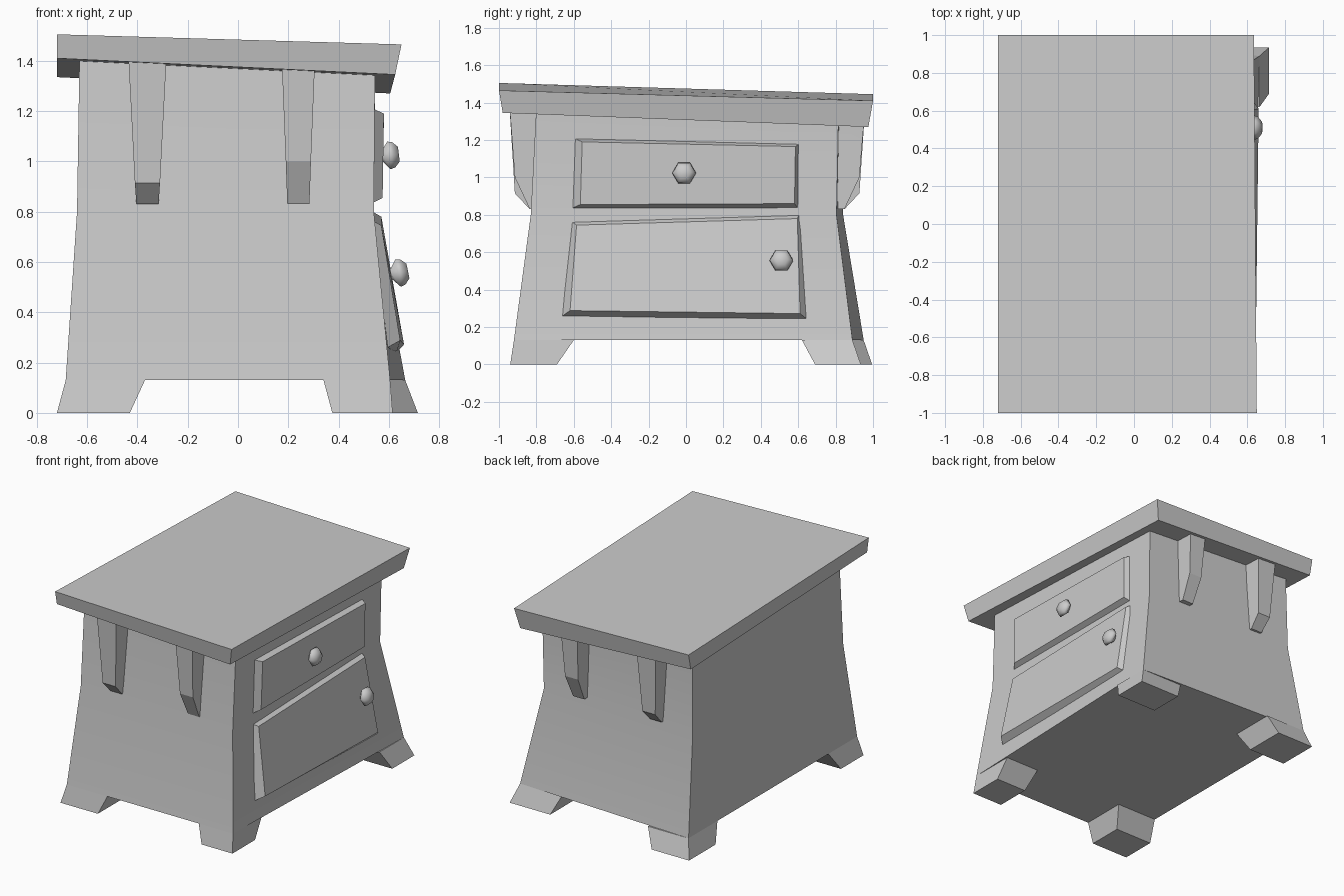
import bpy, bmesh, math
from mathutils import Vector, Matrix

cube = bpy.data.objects.get("Cube")
if cube:
    bpy.data.objects.remove(cube, do_unlink=True)

grey = bpy.data.materials.new("light_grey")
grey.use_nodes = True
tone = (0.6, 0.6, 0.6, 1)
grey.diffuse_color = tone
grey.node_tree.nodes["Principled BSDF"].inputs["Base Color"].default_value = tone


def loft(name, rings, angle=30):
    """Skin a stack of equal-length rings and cap both ends."""
    bm = bmesh.new()
    loops = [[bm.verts.new(p) for p in ring] for ring in rings]
    n = len(loops[0])
    for a, b in zip(loops, loops[1:]):
        for i in range(n):
            j = (i + 1) % n
            bm.faces.new((a[i], a[j], b[j], b[i]))
    bm.faces.new(loops[0])
    bm.faces.new(loops[-1])
    bmesh.ops.recalc_face_normals(bm, faces=bm.faces)
    mesh = bpy.data.meshes.new(name)
    bm.to_mesh(mesh)
    bm.free()
    mesh.materials.append(grey)
    obj = bpy.data.objects.new(name, mesh)
    bpy.context.collection.objects.link(obj)
    bpy.ops.object.select_all(action='DESELECT')
    obj.select_set(True)
    bpy.context.view_layer.objects.active = obj
    bpy.ops.object.shade_smooth_by_angle(angle=math.radians(angle))
    return obj


# Crooked table top
loft("table_top", [
    [(-.72, -.98, 1.41), (.625, -.98, 1.345), (.605, .975, 1.27), (-.72, .975, 1.335)],
    [(-.72, -1, 1.505), (.65, -1, 1.465), (.635, 1, 1.41), (-.72, 1, 1.445)],
], 5)

# Flared cabinet body, pinched at mid height
base = [(-.685, -.92, .13), (.605, -.92, .13), (.665, .89, .13), (-.685, .95, .13)]
loft("cabinet_body", [
    base,
    [(-.64, -.83, .8), (.54, -.83, .8), (.54, .805, .8), (-.64, .84, .8)],
    [(-.63, -.8, 1.43), (.545, -.8, 1.38), (.545, .815, 1.31), (-.63, .83, 1.37)],
])

# Splayed feet: outer tip on the floor, inner corner on the floor and under the body
feet = {
    "front_right_foot": ((-.72, -.94), (-.43, -.69), (-.37, -.6)),
    "front_left_foot": ((.615, -.94), (.375, -.69), (.34, -.6)),
    "back_left_foot": ((.715, .935), (.4, .69), (.34, .62)),
    "back_right_foot": ((-.72, .995), (-.43, .7), (-.37, .63)),
}


def rectangle(a, b, z):
    return [(a[0], a[1], z), (b[0], a[1], z), (b[0], b[1], z), (a[0], b[1], z)]


for (name, (tip, low, high)), corner in zip(feet.items(), base):
    loft(name, [rectangle(tip, low, 0), rectangle(corner, high, .13)])

# Tapered brackets under the overhang, front and back
for side, s, shift, top in (("front", -1, 0, 1.4), ("back", 1, .012, 1.36)):
    for hand, x, half, bend in (("right", -.36, .075, .915), ("left", .24, .066, 1.0)):
        rings = []
        for z, reach, w in ((.83, .835, .044), (bend, .915, .05), (top, .945, half)):
            out = s * (reach + shift)
            inner = s * .76
            rings.append([(x - w, inner, z), (x + w, inner, z),
                          (x + w, out, z), (x - w, out, z)])
        loft(f"{side}_{hand}_bracket", rings, 10)

# Raised drawer and door fronts with bevelled rims
loft("drawer_front", [
    [(.535, -.6, 1.21), (.535, .605, 1.18), (.535, .6, .835), (.535, -.61, .835)],
    [(.58, -.555, 1.19), (.58, .585, 1.165), (.575, .58, .86), (.575, -.565, .855)],
], 5)
loft("door_front", [
    [(.535, -.615, .765), (.535, .605, .8), (.63, .65, .24), (.595, -.66, .26)],
    [(.57, -.585, .745), (.57, .595, .78), (.66, .61, .272), (.645, -.62, .288)],
], 5)


# Six-sided knobs
def knob(name, place, tilt):
    rings = []
    for x, r in ((-.02, .025), (.005, .027), (.03, .064), (.05, .058), (.07, .034)):
        rings.append([(x, r * math.cos(k * math.pi / 3), r * math.sin(k * math.pi / 3))
                      for k in range(6)])
    obj = loft(name, rings, 75)
    obj.matrix_world = Matrix.Translation(Vector(place)) @ Matrix.Rotation(tilt, 4, 'Y')


knob("drawer_knob", (.57, -.01, 1.02), -.12)
knob("door_knob", (.607, .51, .55), -.2)
